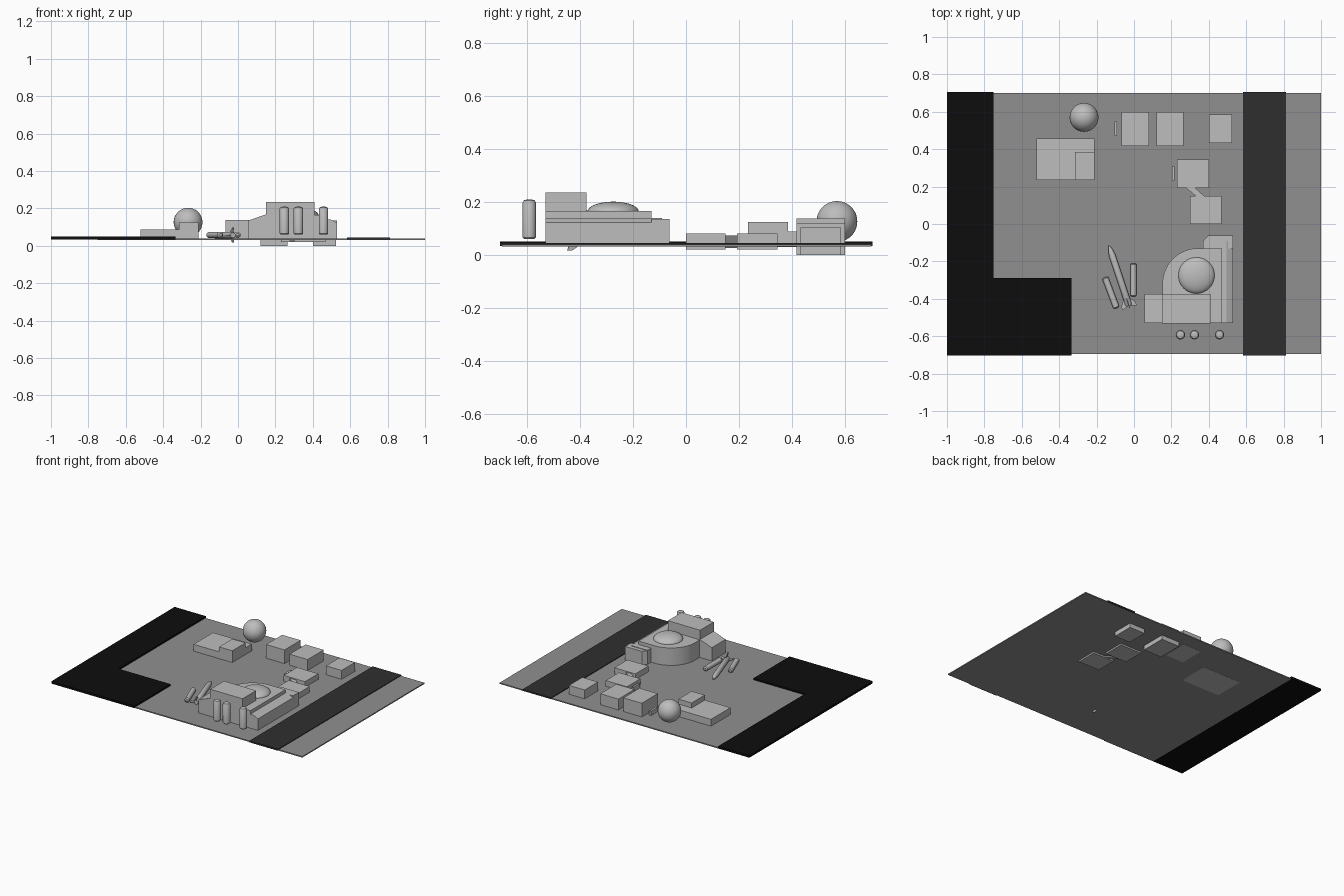
import bpy, bmesh, math
from mathutils import Vector, Matrix

if "Cube" in bpy.data.objects:
    bpy.data.objects.remove(bpy.data.objects["Cube"])


def material(name, v):
    m = bpy.data.materials.new(name)
    m.diffuse_color = (v, v, v, 1)
    m.use_nodes = True
    m.node_tree.nodes["Principled BSDF"].inputs["Base Color"].default_value = m.diffuse_color
    return m


GREY = material("light_grey", 0.51)
GROUND = material("ground_grey", 0.28)
DARK = material("dark_grey", 0.028)
BLACK = material("black", 0.004)


def finish(name, bm, mat, smooth=False):
    bmesh.ops.recalc_face_normals(bm, faces=bm.faces)
    me = bpy.data.meshes.new(name)
    bm.to_mesh(me)
    bm.free()
    me.materials.append(mat)
    ob = bpy.data.objects.new(name, me)
    bpy.context.collection.objects.link(ob)
    if smooth:
        bpy.context.view_layer.objects.active = ob
        ob.select_set(True)
        bpy.ops.object.shade_smooth_by_angle(angle=math.radians(35))
        ob.select_set(False)
    return ob


def prism(name, pts, direction, mat=GREY, smooth=False):
    """Extrude a closed 3D outline along a direction."""
    bm = bmesh.new()
    f = bm.faces.new([bm.verts.new(p) for p in pts])
    r = bmesh.ops.extrude_face_region(bm, geom=[f], use_keep_orig=True)
    vs = [g for g in r["geom"] if isinstance(g, bmesh.types.BMVert)]
    bmesh.ops.translate(bm, verts=vs, vec=direction)
    return finish(name, bm, mat, smooth)


def slab(name, outline, z0, z1, mat=GREY, smooth=False):
    return prism(name, [(x, y, z0) for x, y in outline], (0, 0, z1 - z0), mat, smooth)


def box(name, x0, x1, y0, y1, z0, z1, mat=GREY):
    return slab(name, [(x0, y0), (x1, y0), (x1, y1), (x0, y1)], z0, z1, mat)


def ball(name, centre, r, squash=1.0):
    bm = bmesh.new()
    bmesh.ops.create_uvsphere(bm, u_segments=48, v_segments=24, radius=r)
    bmesh.ops.scale(bm, vec=(1, 1, squash), verts=bm.verts)
    bmesh.ops.translate(bm, vec=centre, verts=bm.verts)
    return finish(name, bm, GREY, True)


def lathe(name, profile, start, end, seg=24):
    """Spin (distance, radius) rings about the line from start to end."""
    start, end = Vector(start), Vector(end)
    rot = (end - start).to_track_quat('Z', 'Y')
    bm = bmesh.new()
    rings = [[bm.verts.new(start + rot @ Vector((r * math.cos(a), r * math.sin(a), d)))
              for a in (2 * math.pi * i / seg for i in range(seg))] for d, r in profile]
    for lo, hi in zip(rings, rings[1:]):
        for i in range(seg):
            j = (i + 1) % seg
            bm.faces.new((lo[i], lo[j], hi[j], hi[i]))
    bm.faces.new(rings[0])
    bm.faces.new(rings[-1])
    return finish(name, bm, GREY, True)


# ground and paved strips
box("ground", -0.75, 1.0, -0.695, 0.70, 0.031, 0.039, GROUND)
slab("black_pavement", [(-1, -0.703), (-0.335, -0.703), (-0.335, -0.29),
                        (-0.75, -0.29), (-0.75, 0.705), (-1, 0.705)], 0.034, 0.05, BLACK)
box("road", 0.583, 0.812, -0.703, 0.705, 0.033, 0.044, DARK)

# small buildings
for name, dims in {
    "left_hall": (-0.52, -0.21, 0.235, 0.457, 0.03, 0.088),
    "left_hall_upper": (-0.315, -0.21, 0.235, 0.385, 0.03, 0.124),
    "back_building_1": (-0.067, 0.08, 0.417, 0.6, 0.03, 0.138),
    "back_building_2": (0.12, 0.265, 0.417, 0.6, 0.0, 0.118),
    "back_building_3": (0.40, 0.525, 0.433, 0.585, 0.0, 0.103),
    "middle_building_1": (0.23, 0.40, 0.193, 0.345, 0.02, 0.08),
    "middle_building_2": (0.30, 0.468, 0.0, 0.15, 0.02, 0.08),
    "sign_wall_1": (-0.105, -0.09, 0.473, 0.548, 0.035, 0.07),
    "sign_wall_2": (0.203, 0.217, 0.233, 0.307, 0.035, 0.07),
}.items():
    box(name, *dims)
slab("link_corridor", [(0.275, 0.195), (0.325, 0.195), (0.378, 0.148), (0.333, 0.148)],
     0.025, 0.073)

# storage sphere
ball("storage_sphere", (-0.267, 0.57, 0.126), 0.077)

# main building: rounded hall, dome, front block with sloped annex, side wing
arc = [(0.342 - 0.19 * math.sin(a), -0.32 + 0.19 * math.cos(a))
       for a in (math.pi / 2 * i / 16 for i in range(17))]
slab("rounded_hall", arc + [(0.155, -0.53), (0.47, -0.53), (0.47, -0.13)], 0.036, 0.165,
     smooth=True)
ball("dome", (0.334, -0.275, 0.163), 0.097, 0.39)
box("front_block", 0.15, 0.408, -0.531, -0.375, 0.036, 0.235)
prism("front_annex", [(0.055, -0.53, 0.036), (0.155, -0.53, 0.036),
                      (0.155, -0.53, 0.17), (0.055, -0.53, 0.135)], (0, 0.157, 0))
wing = [(0.37, 0.036), (0.53, 0.036), (0.53, 0.122), (0.495, 0.14), (0.37, 0.14)]
prism("side_wing", [(x, -0.53, z) for x, z in wing], (0, 0.44, 0))
slab("wing_end", [(0.37, -0.13), (0.53, -0.13), (0.53, -0.062), (0.397, -0.062),
                  (0.37, -0.09)], 0.036, 0.136)

# upright tanks with rounded ends
for i, x in enumerate((0.248, 0.323, 0.457)):
    lathe(f"tank_{i + 1}", [(0, 0.02), (0.006, 0.025), (0.138, 0.025), (0.146, 0.02),
                            (0.149, 0.01)], (x, -0.592, 0.06), (x, -0.592, 0.21))

# lying tubes
for i, (a, b) in enumerate((((-0.155, -0.285, 0.058), (-0.093, -0.45, 0.058)),
                            ((-0.003, -0.21, 0.058), (-0.003, -0.388, 0.058)))):
    n = (Vector(b) - Vector(a)).length
    lathe(f"tube_{i + 1}", [(0, 0.009), (0.006, 0.017), (n - 0.006, 0.017), (n, 0.009)], a, b)

# lying pointed body with tail fins
tail, nose = Vector((-0.027, -0.437, 0.057)), Vector((-0.135, -0.112, 0.057))
n = (nose - tail).length
lathe("pointed_body", [(0, 0.014), (0.01, 0.018), (n - 0.06, 0.018), (n - 0.025, 0.011),
                       (n, 0.001)], tail, nose)
rot = (nose - tail).to_track_quat('Z', 'Y')
for k in range(4):
    spin = Matrix.Rotation(k * math.pi / 2, 3, 'Z')
    pts = [tail + rot @ (spin @ Vector(p)) for p in
           ((0.005, -0.002, 0.06), (0.005, -0.002, 0.0), (0.04, -0.002, -0.012),
            (0.04, -0.002, 0.008))]
    prism(f"tail_fin_{k + 1}", pts, rot @ (spin @ Vector((0, 0.004, 0))))
